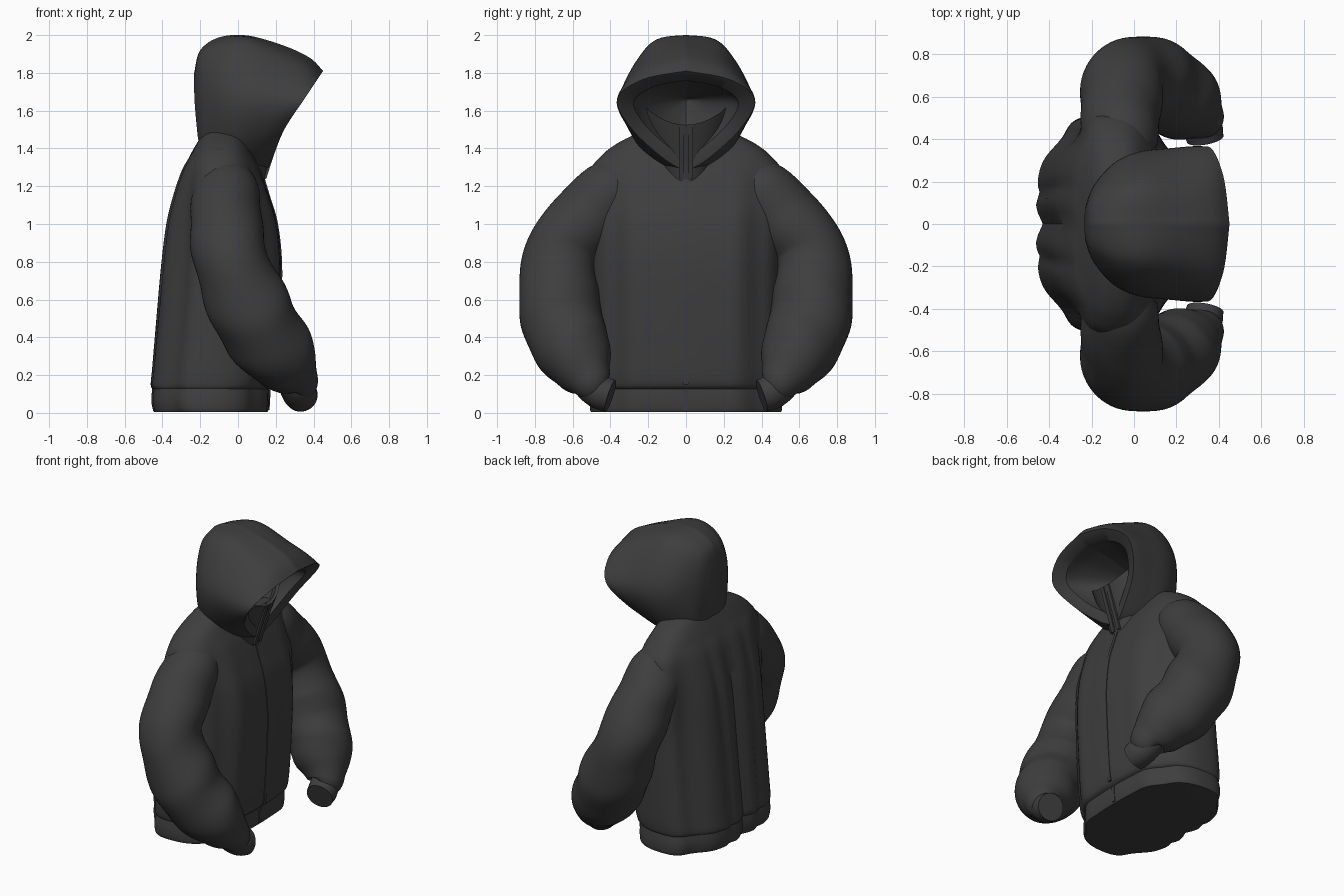
import bpy, bmesh, math
from mathutils import Vector

if "Cube" in bpy.data.objects:
    bpy.data.objects.remove(bpy.data.objects["Cube"])

cloth = bpy.data.materials.new("charcoal cloth")
cloth.diffuse_color = (0.048, 0.048, 0.049, 1)
cloth.use_nodes = True
cloth.node_tree.nodes["Principled BSDF"].inputs["Base Color"].default_value = cloth.diffuse_color


def smooth(keys, n):
    """Catmull-Rom through tuples, n steps per span."""
    keys = [Vector(k) for k in keys]
    out = []
    for i in range(len(keys) - 1):
        p0, p1 = keys[max(i - 1, 0)], keys[i]
        p2, p3 = keys[i + 1], keys[min(i + 2, len(keys) - 1)]
        for j in range(n):
            t = j / n
            out.append(0.5 * (2 * p1 + (p2 - p0) * t + (2 * p0 - 5 * p1 + 4 * p2 - p3) * t * t
                              + (3 * p1 - p0 - 3 * p2 + p3) * t ** 3))
    out.append(keys[-1])
    return out


def loft(name, rings, angle=40):
    """Closed, capped skin over a list of equal rings."""
    bm = bmesh.new()
    vs = [[bm.verts.new(p) for p in r] for r in rings]
    n = len(vs[0])
    for a, b in zip(vs, vs[1:]):
        for i in range(n):
            j = (i + 1) % n
            bm.faces.new((a[i], a[j], b[j], b[i]))
    bm.faces.new(vs[0])
    bm.faces.new(vs[-1])
    bmesh.ops.recalc_face_normals(bm, faces=bm.faces)
    me = bpy.data.meshes.new(name)
    bm.to_mesh(me)
    bm.free()
    me.materials.append(cloth)
    ob = bpy.data.objects.new(name, me)
    bpy.context.collection.objects.link(ob)
    bpy.ops.object.select_all(action='DESELECT')
    ob.select_set(True)
    bpy.context.view_layer.objects.active = ob
    bpy.ops.object.shade_smooth_by_angle(angle=math.radians(angle))
    return ob


def bump(v, c, w):
    return math.exp(-((v - c) / w) ** 2)


def section(z, xb, xf, ry, power=2.4, folds=0.0, segs=120, rise=0.0):
    """Rounded cross-section with vertical drape folds on the back."""
    cx = xb * 0.55 + xf * 0.45
    ring = []
    for i in range(segs):
        t = 2 * math.pi * i / segs
        c, s = math.cos(t), math.sin(t)
        y = ry * math.copysign(abs(s) ** (2 / power), s)
        rx = (xf - cx) if c > 0 else (cx - xb)
        x = cx + rx * math.copysign(abs(c) ** (2 / power), c)
        if c < 0:
            x += folds * (bump(y, 0, .05) + .45 * bump(y, .14 + .03 * z, .03)
                          + .45 * bump(y, -.15 - .03 * z, .03)
                          + 1.3 * bump(abs(y), .41, .08))
        else:
            x += folds * (.35 * bump(abs(y), .27, .07) - .35 * bump(abs(y), .38, .05))
        ring.append((x, y, z + rise * y * y))
    return ring


# Torso: z, back x, front x, half width, fold depth
torso = [(.125, -.455, .165, .495, .035), (.15, -.465, .19, .505, .035), (.24, -.457, .205, .51, .035),
         (.5, -.435, .222, .51, .04), (.78, -.41, .23, .51, .04), (1.0, -.382, .208, .52, .035),
         (1.15, -.345, .165, .53, .025), (1.28, -.30, .12, .51, .012), (1.36, -.255, .085, .45, 0),
         (1.42, -.222, .06, .375, 0), (1.47, -.19, .04, .28, 0), (1.51, -.15, .02, .18, 0)]
loft("jacket_body", [section(k[0], k[1], k[2], k[3], 2.6, k[4]) for k in smooth(torso, 5)])

# Hem band
hem = [(.004, -.44, .15, .495), (.012, -.452, .16, .507), (.07, -.462, .167, .508), (.14, -.455, .165, .495)]
loft("hem_band", [section(*k, 2.6, .035) for k in smooth(hem, 3)])


def tube(name, path, wrinkle, side, segs=56, steps=10):
    """Sweep a circle along (x, y, z, radius) points, with soft diagonal creases."""
    pts = smooth(path, steps)
    rings = []
    for i, p in enumerate(pts):
        a, b = pts[max(i - 1, 0)], pts[min(i + 1, len(pts) - 1)]
        d = Vector((b - a)[:3]).normalized()
        u = Vector((1, 0, 0))
        u = (u - d * u.dot(d)).normalized()
        v = d.cross(u)
        s = i / (len(pts) - 1)
        ring = []
        for j in range(segs):
            t = 2 * math.pi * j / segs
            w = math.sin(s * 27 + 1.6 * math.sin(t + .6)) * (.5 + .5 * math.cos(t - .5))
            w += .6 * math.sin(s * 41 - 2 * math.cos(t + 1)) * (.5 - .5 * math.cos(t))
            r = p[3] * (1 + wrinkle * w * min(1, 3 * s))
            q = Vector(p[:3]) + u * r * math.cos(t) + v * r * math.sin(t)
            ring.append((q.x, q.y * side, q.z))
        rings.append(ring)
    return loft(name, rings, 50)


# Sleeves and cuffs
sleeve = [(-.06, .28, 1.24, .12), (-.06, .40, 1.165, .175), (-.065, .53, 1.03, .188), (-.05, .645, .87, .195),
          (.01, .68, .67, .207), (.09, .655, .5, .218), (.185, .61, .355, .205), (.265, .55, .245, .165),
          (.31, .51, .165, .118), (.31, .50, .145, .088)]
cuff = [(.28, .53, .17, .08), (.305, .50, .14, .088), (.325, .45, .108, .092), (.335, .40, .09, .087)]
for side, label in ((1, "left"), (-1, "right")):
    tube(label + "_sleeve", sleeve, .05, side)
    tube(label + "_cuff", cuff, .015, side, 40, 4)


# Hood: half arches from crown to chin, brim first, going to the back
hood = [
    [(.45, 0, 1.81), (.42, .23, 1.765), (.35, .365, 1.66), (.245, .285, 1.5), (.18, .11, 1.34), (.15, 0, 1.28)],
    [(.38, 0, 1.88), (.36, .22, 1.82), (.295, .365, 1.665), (.19, .29, 1.49), (.13, .115, 1.32), (.11, 0, 1.28)],
    [(.24, 0, 1.945), (.23, .20, 1.885), (.19, .355, 1.68), (.12, .29, 1.48), (.06, .12, 1.30), (.05, 0, 1.27)],
    [(.05, 0, 1.998), (.04, .19, 1.955), (.02, .335, 1.70), (0, .285, 1.47), (0, .14, 1.30), (0, 0, 1.27)],
    [(-.10, 0, 1.988), (-.10, .17, 1.93), (-.10, .28, 1.70), (-.10, .245, 1.47), (-.10, .12, 1.30), (-.10, 0, 1.27)],
    [(-.20, 0, 1.92), (-.20, .11, 1.87), (-.195, .17, 1.70), (-.185, .17, 1.48), (-.18, .10, 1.36), (-.18, 0, 1.34)],
    [(-.232, 0, 1.80), (-.232, .05, 1.77), (-.23, .075, 1.65), (-.215, .07, 1.48), (-.205, .04, 1.42), (-.205, 0, 1.41)]]


def arch(half):
    h = smooth(half, 7)
    return h + [Vector((p.x, -p.y, p.z)) for p in h[-2:0:-1]]


def blend_rings(rings, n):
    cols = [smooth(col, n) for col in zip(*rings)]
    return [list(r) for r in zip(*cols)]


def shrink(ring, k, target):
    return [p.lerp(Vector(target), k) for p in ring]


brim = arch(hood[0])
outer = blend_rings([arch(h) for h in hood], 6)
band = [shrink(brim, .04, (.26, 0, 1.61)), shrink(brim, .24, (.18, 0, 1.60))]   # turned-in edge band
inner = blend_rings([shrink(brim, .25, (.14, 0, 1.61)), shrink(brim, .33, (-.02, 0, 1.65)),
                     shrink(brim, .55, (-.08, 0, 1.66)), shrink(brim, .8, (-.07, 0, 1.66)),
                     shrink(brim, .97, (-.08, 0, 1.66))], 4)
loft("hood", outer[::-1] + band + inner)

# Stand-up collar inside the hood opening, hollow, rising to the sides
collar = [(1.20, -.05, .135, .10, 0), (1.32, -.05, .165, .14, .3), (1.44, -.05, .205, .20, 1),
          (1.525, -.05, .236, .25, 2)]
rim = [(1.525, -.03, .214, .23, 2), (1.47, -.02, .18, .19, 1)]
loft("collar", [section(*k[:4], 2, 0, 64, k[4]) for k in smooth(collar, 4)]
     + [section(*k[:4], 2, 0, 64, k[4]) for k in rim])


def strip(name, path, y, w, out):
    loft(name, [[(x - .03, y - w, z), (x + out, y - w, z), (x + out, y + w, z), (x - .03, y + w, z)]
                for x, z in smooth(path, 6)])


# Front zip and collar plackets
strip("hem_zip", [(.162, .015), (.168, .12)], 0, .012, .005)
strip("body_zip", [(.196, .15), (.205, .24), (.222, .5), (.23, .78), (.208, 1.0), (.165, 1.15), (.135, 1.25)],
      0, .012, .004)
for side in (-1, 1):
    strip("collar_placket", [(.14, 1.24), (.165, 1.32), (.204, 1.44), (.23, 1.525)], side * .024, .014, .01)
